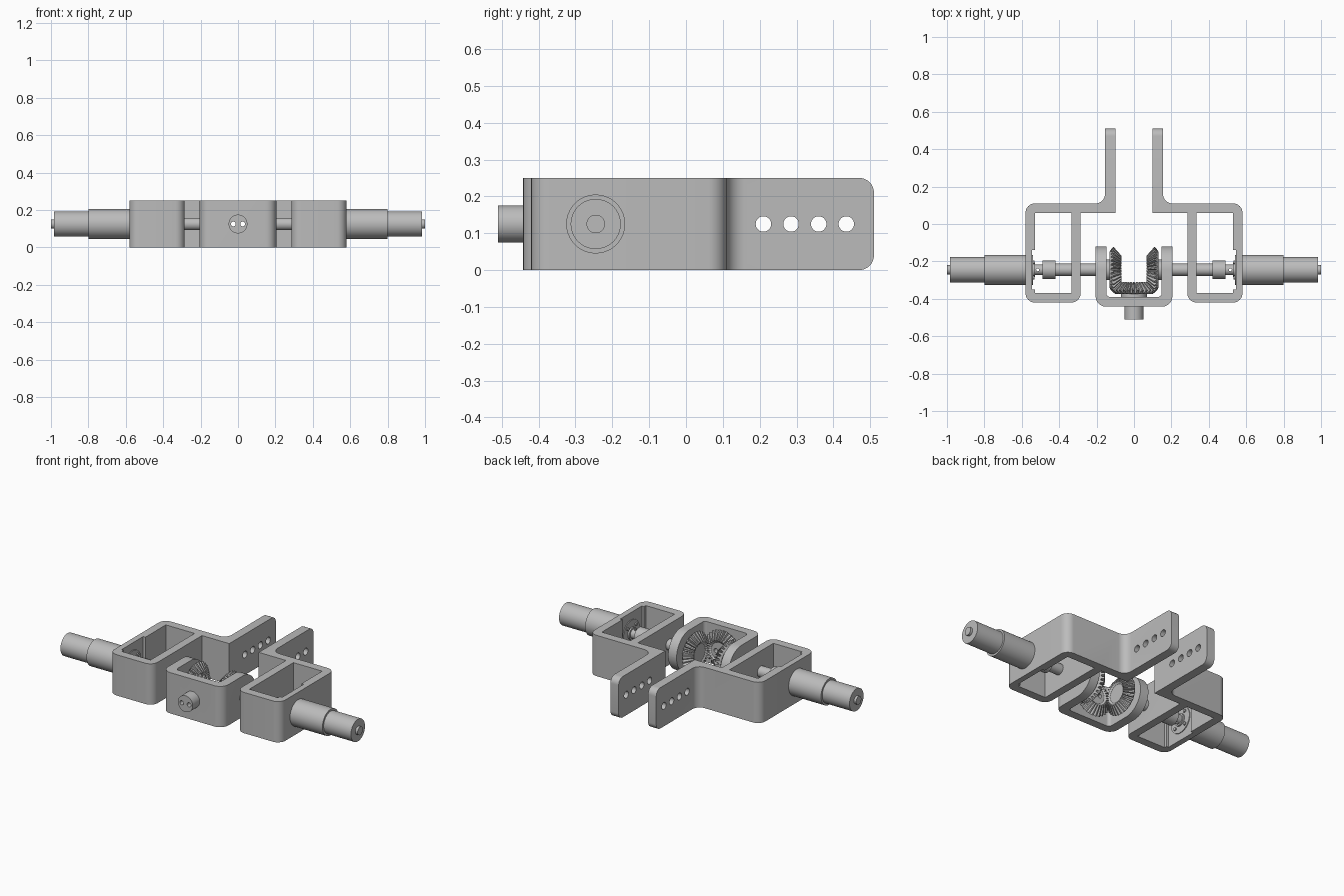
import bpy, bmesh, math
from mathutils import Vector, Matrix

cube = bpy.data.objects.get("Cube")
if cube:
    bpy.data.objects.remove(cube, do_unlink=True)

GREY = (0.5, 0.5, 0.5, 1)
metal = bpy.data.materials.new("plain grey metal")
metal.use_nodes = True
metal.diffuse_color = GREY
metal.node_tree.nodes["Principled BSDF"].inputs["Base Color"].default_value = GREY

AXLE_Y, MID, TALL = -0.245, 0.125, 0.25


def finish(name, bm):
    bmesh.ops.recalc_face_normals(bm, faces=bm.faces[:])
    mesh = bpy.data.meshes.new(name)
    bm.to_mesh(mesh)
    bm.free()
    mesh.materials.append(metal)
    ob = bpy.data.objects.new(name, mesh)
    bpy.context.collection.objects.link(ob)
    return ob


def rounded(corners, steps=8):
    """Outline from (a, b, radius) right-angled corners."""
    out = []
    for i, (a, b, r) in enumerate(corners):
        p = Vector((a, b))
        if not r:
            out.append(p)
            continue
        u = (Vector(corners[i - 1][:2]) - p).normalized()
        v = (Vector(corners[(i + 1) % len(corners)][:2]) - p).normalized()
        for k in range(steps + 1):
            t = math.pi / 2 * k / steps
            out.append(p + r * (u + v) - r * (v * math.cos(t) + u * math.sin(t)))
    return out


def prism(name, corners, lo, hi, axis="z", steps=8):
    bm = bmesh.new()
    pts = rounded(corners, steps)
    place = (lambda p, e: (p.x, p.y, e)) if axis == "z" else (lambda p, e: (e, p.x, p.y))
    low, high = [[bm.verts.new(place(p, e)) for p in pts] for e in (lo, hi)]
    bm.faces.new(low)
    bm.faces.new(high)
    for i in range(len(pts)):
        bm.faces.new((low[i - 1], low[i], high[i], high[i - 1]))
    return finish(name, bm)


def rod(name, start, end, radius, sides=40):
    start, end = Vector(start), Vector(end)
    d = end - start
    turn = d.to_track_quat("Z", "Y").to_matrix().to_4x4()
    bm = bmesh.new()
    bmesh.ops.create_cone(bm, cap_ends=True, segments=sides, radius1=radius, radius2=radius,
                          depth=d.length, matrix=Matrix.Translation((start + end) / 2) @ turn)
    return finish(name, bm)


def carve(ob, cutter, operation="DIFFERENCE"):
    mod = ob.modifiers.new("carve", "BOOLEAN")
    mod.operation, mod.solver, mod.object = operation, "EXACT", cutter
    bpy.context.view_layer.objects.active = ob
    bpy.ops.object.modifier_apply(modifier=mod.name)
    bpy.data.objects.remove(cutter, do_unlink=True)


def bevel_gear(name, direction, phase, teeth=30):
    """Mitre gear whose cone apex is the crossing point of the axles."""
    w = Vector(direction)
    u = Vector((0, 0, 1))
    v = w.cross(u)
    apex = Vector((0, AXLE_Y, MID))
    # (radius, distance from apex, tooth half height)
    rings = [(0.098, 0.13, 0), (0.116, 0.116, 0.007), (0.07, 0.07, 0.004), (0.056, 0.08, 0)]
    bm = bmesh.new()
    loops = []
    for r, a, d in rings:
        loop = []
        for i in range(teeth):
            for frac, s in ((0, -1), (0.35, -1), (0.5, 1), (0.85, 1)):
                t = (i + frac + phase) * math.tau / teeth
                side = u * math.cos(t) + v * math.sin(t)
                loop.append(bm.verts.new(apex + w * (a - s * d) + side * (r + s * d)))
        loops.append(loop)
    for one, two in zip(loops, loops[1:]):
        for i in range(len(one)):
            bm.faces.new((one[i - 1], one[i], two[i], two[i - 1]))
    bm.faces.new(loops[0])
    bm.faces.new(loops[-1])
    return finish(name, bm)


def on_axle(x):
    return (x, AXLE_Y, MID)


for side, s in (("left", 1), ("right", -1)):
    # Bracket: closed box frame with a long perforated rail
    outline = [(0.10, 0.51, 0), (0.155, 0.51, 0), (0.155, 0.11, 0.05), (0.58, 0.11, 0.05),
               (0.58, -0.42, 0.05), (0.285, -0.42, 0.05), (0.285, 0.058, 0), (0.10, 0.058, 0)]
    window = [(0.335, 0.058, 0), (0.53, 0.058, 0), (0.53, -0.14, 0), (0.545, -0.14, 0),
              (0.545, -0.35, 0), (0.53, -0.35, 0), (0.53, -0.368, 0), (0.335, -0.368, 0)]
    flip = lambda pts: [(x * s, y, r) for x, y, r in pts]
    bracket = prism(side + "_bracket", flip(outline), 0, TALL)
    carve(bracket, prism("window_cutter", flip(window), -0.1, 0.4))
    carve(bracket, prism("rail_end_shape", [(-0.6, 0, 0), (0.51, 0, 0.04), (0.51, TALL, 0.04),
                                            (-0.6, TALL, 0)], -1, 1, "x"), "INTERSECT")
    for i in range(4):
        y = 0.21 + 0.075 * i
        carve(bracket, rod("bolt_cutter", (0, y, MID), (s * 0.3, y, MID), 0.021, 24))

    # Motor body, from wide gearbox to rear tip
    for part, a, b, r in (("gearbox", 0.54, 0.80, 0.08), ("motor", 0.79, 0.985, 0.068),
                          ("motor_tip", 0.98, 1.0, 0.025), ("motor_boss", 0.53, 0.56, 0.038),
                          ("shaft_coupler", 0.42, 0.49, 0.05), ("drive_shaft", 0.09, 0.43, 0.033),
                          ("gear_hub", 0.115, 0.15, 0.055)):
        rod(f"{side}_{part}", on_axle(s * a), on_axle(s * b), r)

    # Motor output shaft with a cross pin hole
    output = rod(side + "_output_shaft", on_axle(s * 0.48), on_axle(s * 0.55), 0.028)
    carve(output, rod("pin_cutter", (s * 0.515, AXLE_Y, 0), (s * 0.515, AXLE_Y, TALL), 0.008, 16))

    # Gearbox mounting screws
    for i in range(4):
        t = math.pi / 4 + i * math.pi / 2
        y, z = AXLE_Y + 0.058 * math.cos(t), MID + 0.058 * math.sin(t)
        rod(f"{side}_screw_{i + 1}", (s * 0.533, y, z), (s * 0.55, y, z), 0.01, 12)

    bevel_gear(side + "_bevel_gear", (s, 0, 0), 0)

# Central yoke: U shape with round arm ends
yoke = prism("yoke", [(-0.205, -0.12, 0), (-0.205, -0.442, 0.055), (0.205, -0.442, 0.055),
                      (0.205, -0.12, 0), (0.148, -0.12, 0), (0.148, -0.39, 0.02),
                      (-0.148, -0.39, 0.02), (-0.148, -0.12, 0)], 0, TALL)
carve(yoke, prism("arm_end_shape", [(-0.6, 0, 0), (-0.12, 0, 0.1249), (-0.12, TALL, 0.1249),
                                    (-0.6, TALL, 0)], -1, 1, "x", 16), "INTERSECT")

# Front gear, its hub and the front stub, drilled by two through holes
front_gear = bevel_gear("front_bevel_gear", (0, -1, 0), 0.5)
front_hub = rod("front_gear_hub", (0, -0.395, MID), (0, -0.37, MID), 0.07)
front_stub = rod("front_stub", (0, -0.51, MID), (0, -0.43, MID), 0.05)
for ob in (yoke, front_gear, front_hub, front_stub):
    for x in (-0.025, 0.025):
        carve(ob, rod("through_cutter", (x, -0.6, MID), (x, -0.2, MID), 0.013, 20))

# Smooth curved walls, keep edges crisp
bpy.ops.object.select_all(action="DESELECT")
for ob in bpy.context.collection.objects:
    if ob.type == "MESH" and metal.name in ob.data.materials:
        ob.select_set(True)
        bpy.context.view_layer.objects.active = ob
bpy.ops.object.shade_smooth_by_angle(angle=math.radians(30))
